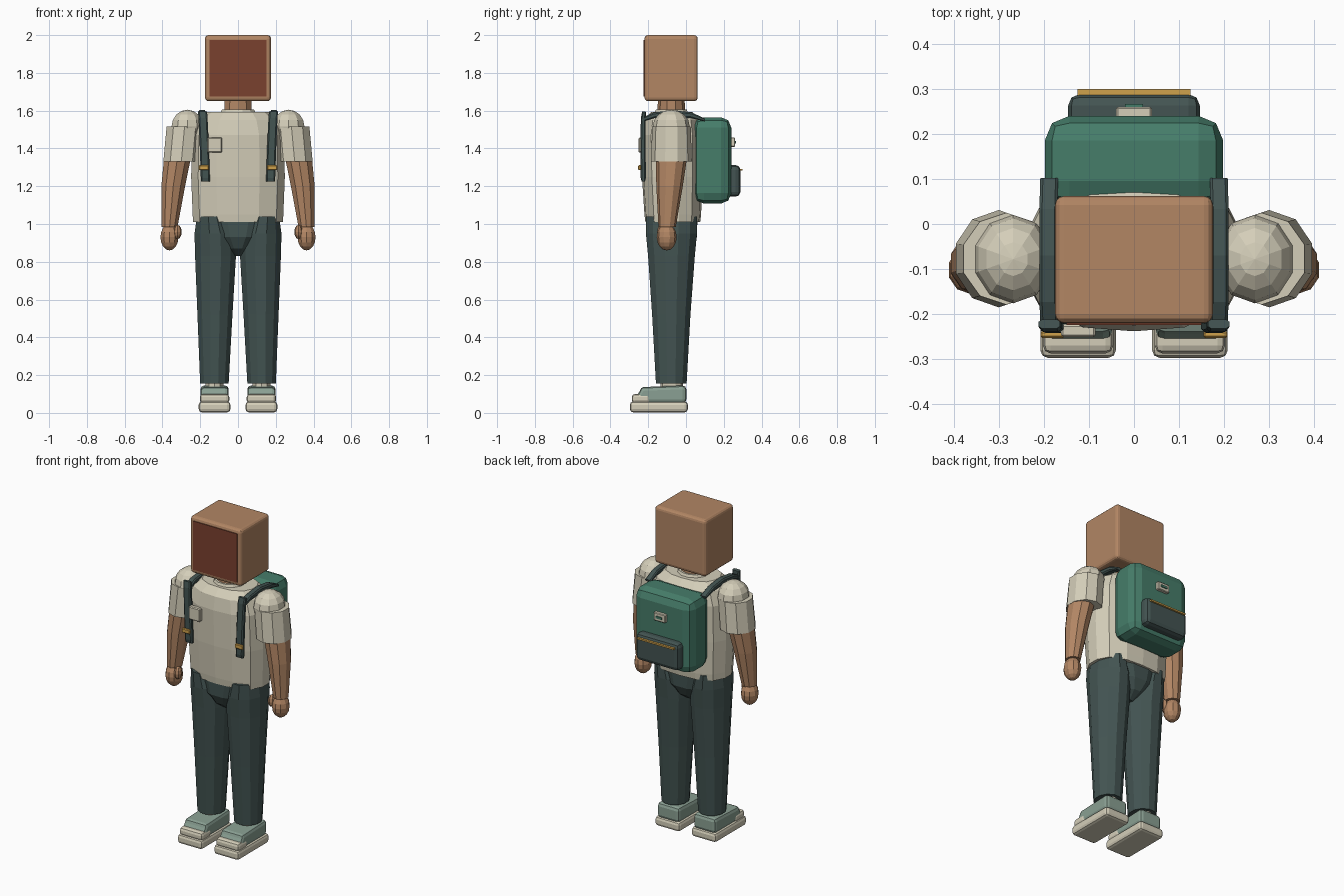
import bpy, bmesh, math
from mathutils import Vector

if "Cube" in bpy.data.objects:
    bpy.data.objects.remove(bpy.data.objects["Cube"])


def srgb(r, g, b):
    return tuple(((c / 255 + 0.055) / 1.055) ** 2.4 if c > 10 else c / 3294 for c in (r, g, b)) + (1,)


def material(name, *rgb):
    m = bpy.data.materials.new(name)
    m.diffuse_color = srgb(*rgb)
    m.use_nodes = True
    m.node_tree.nodes["Principled BSDF"].inputs["Base Color"].default_value = m.diffuse_color
    return m


SKIN = material("tan skin", 178, 134, 100)
FACE = material("dark russet", 122, 65, 47)
CREAM = material("cream cloth", 212, 206, 185)
PANTS = material("dark slate green", 67, 84, 82)
PACK = material("pack green", 70, 125, 106)
SHOE = material("sage green", 138, 160, 147)
GOLD = material("gold", 208, 162, 76)


def finish(name, bm, mat):
    bmesh.ops.recalc_face_normals(bm, faces=bm.faces)
    mesh = bpy.data.meshes.new(name)
    bm.to_mesh(mesh)
    bm.free()
    mesh.materials.append(mat)
    obj = bpy.data.objects.new(name, mesh)
    bpy.context.collection.objects.link(obj)
    return obj


def loft(name, mat, rings, sides=10, power=2.0, turn=0.5):
    """Horizontal rings (x, y, z, rx, ry) joined into a closed tube."""
    bm = bmesh.new()
    loops = []
    for x, y, z, rx, ry in rings:
        loop = []
        for i in range(sides):
            a = math.tau * (i + turn) / sides
            c, s = math.cos(a), math.sin(a)
            k = (abs(c) ** power + abs(s) ** power) ** (-1 / power)
            loop.append(bm.verts.new((x + rx * c * k, y + ry * s * k, z)))
        loops.append(loop)
    for a, b in zip(loops, loops[1:]):
        for i in range(sides):
            j = (i + 1) % sides
            bm.faces.new((a[i], a[j], b[j], b[i]))
    bm.faces.new(loops[0])
    bm.faces.new(loops[-1])
    return finish(name, bm, mat)


def box(name, mat, lo, hi, bevel=0.0, segments=2):
    bm = bmesh.new()
    bmesh.ops.create_cube(bm, size=1)
    for v in bm.verts:
        v.co = [(l + h) / 2 + c * (h - l) for l, h, c in zip(lo, hi, v.co)]
    if bevel:
        bmesh.ops.bevel(bm, geom=bm.edges[:], offset=bevel, segments=segments,
                        profile=0.5, affect='EDGES')
    return finish(name, bm, mat)


def ball(name, mat, centre, radii, segments=10, rings=8):
    bm = bmesh.new()
    bmesh.ops.create_uvsphere(bm, u_segments=segments, v_segments=rings, radius=1)
    for v in bm.verts:
        v.co = [c + r * p for c, r, p in zip(centre, radii, v.co)]
    return finish(name, bm, mat)


def strip(name, mat, path, width):
    """Flat band in the yz plane; path holds (x, y, z, thickness)."""
    bm = bmesh.new()
    pts = [Vector(p[:3]) for p in path]
    loops = []
    for i, p in enumerate(pts):
        t = pts[min(i + 1, len(pts) - 1)] - pts[max(i - 1, 0)]
        n = Vector((0, -t.z, t.y)).normalized() * path[i][3] / 2
        w = Vector((width / 2, 0, 0))
        loops.append([bm.verts.new(p + q) for q in (w + n * .5, w * .7 + n, -w * .7 + n, -w + n * .5,
                                                   -w - n * .5, -w * .7 - n, w * .7 - n, w - n * .5)])
    for a, b in zip(loops, loops[1:]):
        for i in range(8):
            j = (i + 1) % 8
            bm.faces.new((a[i], a[j], b[j], b[i]))
    bm.faces.new(loops[0])
    bm.faces.new(loops[-1])
    return finish(name, bm, mat)


# Head, face panel and neck
head = box("head", SKIN, (-.175, -.22, 1.65), (.175, .062, 2), .02, 3)
box("face_panel", FACE, (-.15, -.224, 1.675), (.15, -.215, 1.975))
loft("neck", SKIN, [(0, -.078, 1.56, .078, .075), (0, -.078, 1.67, .073, .07)])

# Shirt body and collar
loft("shirt", CREAM, [(0, -.07, 1.01, .24, .145), (0, -.07, 1.05, .242, .15),
                      (0, -.073, 1.25, .25, .16), (0, -.075, 1.47, .245, .163),
                      (0, -.075, 1.55, .215, .15), (0, -.075, 1.592, .165, .11)], 14, 2.6)
loft("collar", CREAM, [(0, -.078, 1.585, .098, .094), (0, -.078, 1.607, .088, .084)], 12)

# Hips
loft("hips", PANTS, [(0, -.075, .83, .03, .05), (0, -.075, .87, .08, .105),
                     (0, -.075, .93, .16, .135), (0, -.075, 1.03, .222, .138)], 12, 2.4)

# Limbs, shoes and straps on both sides
for side, s in (("right", -1), ("left", 1)):
    loft(side + "_leg", PANTS, [(s * .125, -.078, .155, .078, .084), (s * .122, -.078, .52, .096, .105),
                                (s * .119, -.077, .83, .112, .128), (s * .122, -.077, .95, .112, .14),
                                (s * .135, -.077, 1.04, .085, .14)], 12)
    loft(side + "_ankle", CREAM, [(s * .125, -.075, .11, .05, .06), (s * .125, -.075, .165, .05, .06)])

    # Shoe: sole, toe cap and upper
    box(side + "_sole", CREAM, (s * .124 - .084, -.297, .003), (s * .124 + .084, .01, .06), .017)
    box(side + "_toe_cap", CREAM, (s * .124 - .078, -.287, .05), (s * .124 + .078, -.19, .1), .017)
    upper = box(side + "_shoe_upper", SHOE, (s * .124 - .075, -.272, .052), (s * .124 + .075, .002, .145), .02)
    for v in upper.data.vertices:
        if v.co.z > .1 and v.co.y < -.2:
            v.co.y += .028
            v.co.z -= .008

    # Arm: shoulder cap, sleeve, bare arm and hand
    ball(side + "_shoulder", CREAM, (s * .268, -.078, 1.515), (.088, .098, .09))
    loft(side + "_sleeve", CREAM, [(s * .3, -.077, 1.33, .1, .108), (s * .283, -.077, 1.515, .1, .102)])
    loft(side + "_arm", SKIN, [(s * .362, -.1, .985, .044, .046), (s * .343, -.087, 1.2, .066, .07),
                               (s * .322, -.078, 1.34, .074, .082), (s * .3, -.077, 1.42, .07, .08)])
    ball(side + "_hand", SKIN, (s * .363, -.102, .93), (.05, .053, .07))
    ball(side + "_thumb", SKIN, (s * .32, -.125, .958), (.022, .028, .038), 8, 6)

    # Shoulder strap and buckle
    strip(side + "_strap_top", PANTS, [(s * .188, .1, 1.55, .014), (s * .19, .03, 1.575, .03),
                                       (s * .19, -.07, 1.585, .036), (s * .19, -.17, 1.575, .03),
                                       (s * .187, -.235, 1.55, .02)], .04)
    strip(side + "_strap", PANTS, [(s * .188, -.222, 1.595, .02), (s * .185, -.226, 1.56, .026),
                                   (s * .178, -.228, 1.4, .028), (s * .173, -.226, 1.245, .028),
                                   (s * .173, -.226, 1.224, .018)], .048)
    box(side + "_buckle", GOLD, (s * .181 - .027, -.253, 1.285), (s * .181 + .027, -.238, 1.312), .004, 1)

# Chest badge
box("chest_badge", CREAM, (-.162, -.251, 1.378), (-.085, -.222, 1.458), .005, 1)

# Backpack with front pocket, zip and label
box("backpack", PACK, (-.198, .04, 1.108), (.198, .24, 1.565), .055)
box("pack_pocket", PANTS, (-.146, .2, 1.145), (.146, .288, 1.312), .025)
box("pocket_zip", GOLD, (-.125, .284, 1.282), (.125, .299, 1.292))
box("pack_label", CREAM, (-.04, .235, 1.408), (.04, .26, 1.458), .004, 1)
box("label_bar", PACK, (-.02, .25, 1.426), (.02, .266, 1.44))
